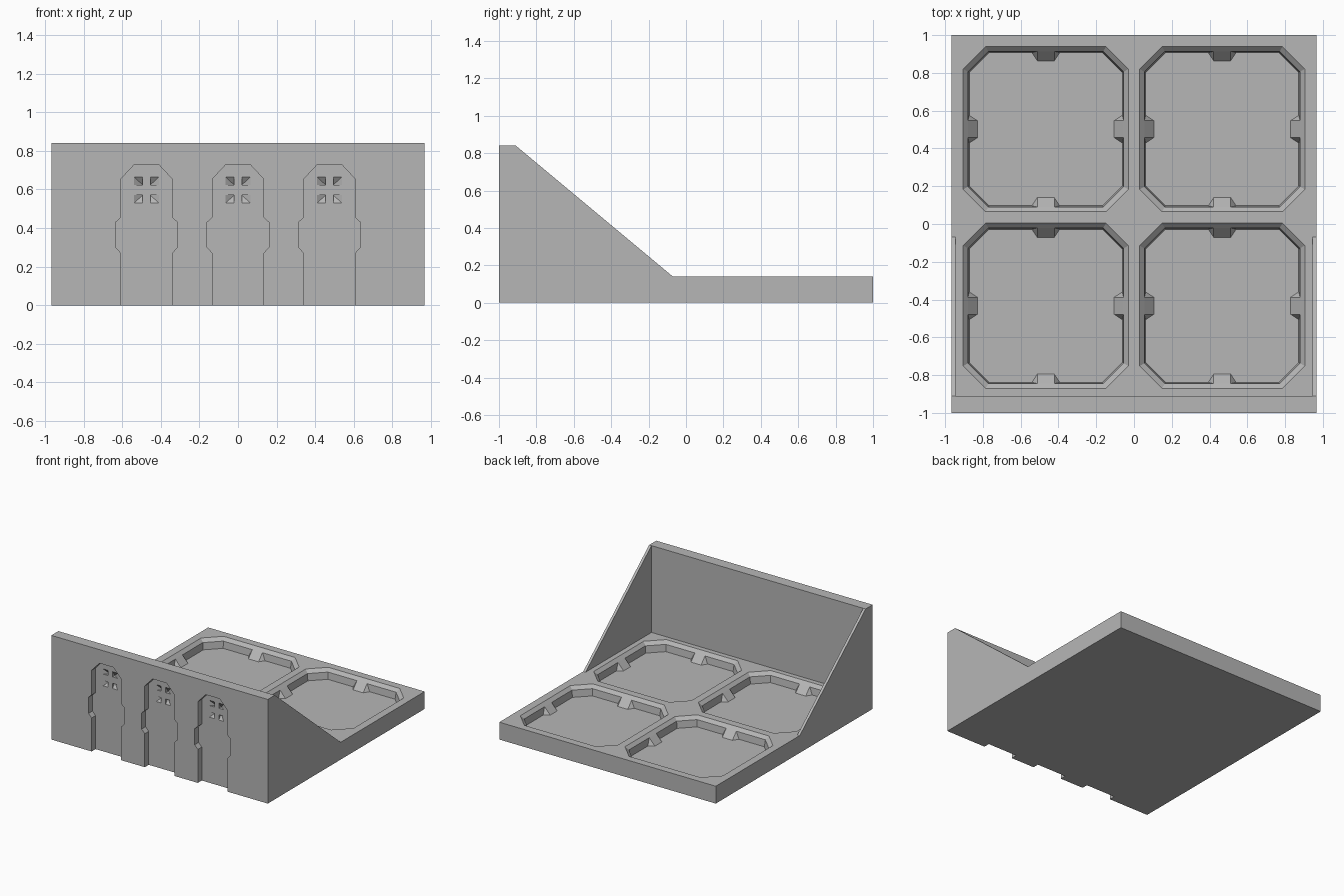
import bpy, bmesh
from math import pi
from mathutils import Matrix, Vector

if "Cube" in bpy.data.objects:
    bpy.data.objects.remove(bpy.data.objects["Cube"])

grey = bpy.data.materials.new("stone grey")
grey.use_nodes = True
colour = (0.47, 0.47, 0.47, 1)
grey.diffuse_color = colour
grey.node_tree.nodes["Principled BSDF"].inputs["Base Color"].default_value = colour

HALF_X, DECK, TOP = 0.966, 0.14, 0.84
WALL_Y, FLOOR = -0.91, 0.06
CENTRES = [(x, y) for x in (-0.467, 0.467) for y in (-0.433, 0.502)]


def finish(name, bm):
    bmesh.ops.recalc_face_normals(bm, faces=bm.faces)
    mesh = bpy.data.meshes.new(name)
    bm.to_mesh(mesh)
    bm.free()
    mesh.materials.append(grey)
    obj = bpy.data.objects.new(name, mesh)
    bpy.context.collection.objects.link(obj)
    return obj


def loft(bm, rings):
    """Closed solid through matching rings of points."""
    loops = [[bm.verts.new(p) for p in ring] for ring in rings]
    for a, b in zip(loops, loops[1:]):
        for i in range(len(a)):
            j = (i + 1) % len(a)
            bm.faces.new((a[i], a[j], b[j], b[i]))
    bm.faces.new(loops[0])
    bm.faces.new(loops[-1])


def box(bm, x0, x1, y0, y1, z0, z1):
    loft(bm, [[(x0, y0, z), (x1, y0, z), (x1, y1, z), (x0, y1, z)] for z in (z0, z1)])


def cut(target, name, bm):
    cutter = finish(name, bm)
    cutter.hide_render = True
    mod = target.modifiers.new(name, "BOOLEAN")
    mod.operation, mod.solver, mod.object = "DIFFERENCE", "EXACT", cutter
    bpy.context.view_layer.objects.active = target
    bpy.ops.object.modifier_apply(modifier=name)
    bpy.data.objects.remove(cutter)


def octagon(cx, cy, z, half, chamfer):
    k = half - chamfer
    pts = [(half, -k), (half, k), (k, half), (-k, half),
           (-half, k), (-half, -k), (-k, -half), (k, -half)]
    return [(cx + x, cy + y, z) for x, y in pts]


# Tray base with four chamfered pockets
bm = bmesh.new()
box(bm, -HALF_X, HALF_X, WALL_Y, 1, 0, DECK)
base = finish("tray_base", bm)
bm = bmesh.new()
for cx, cy in CENTRES:
    loft(bm, [octagon(cx, cy, FLOOR, 0.405, 0.105),
              octagon(cx, cy, 0.115, 0.412, 0.108),
              octagon(cx, cy, DECK, 0.437, 0.118),
              octagon(cx, cy, 0.2, 0.437, 0.118)])
cut(base, "pocket_cutter", bm)

# Wedge-shaped grip nubs on each pocket side
bm = bmesh.new()
for cx, cy in CENTRES:
    for turn in range(4):
        place = Matrix.Translation((cx, cy, 0)) @ Matrix.Rotation(turn * pi / 2, 4, "Z")
        corners = [(s * w, y, z) for w, y, z in
                   ((0.078, -0.412, FLOOR), (0.045, -0.412, 0.115), (0.045, -0.362, FLOOR))
                   for s in (-1, 1)]
        verts = [bm.verts.new(place @ Vector(c)) for c in corners]
        bmesh.ops.convex_hull(bm, input=verts)
finish("pocket_nubs", bm)

# Front wall with three niches
bm = bmesh.new()
box(bm, -HALF_X, HALF_X, -1, WALL_Y, 0, TOP)
wall = finish("front_wall", bm)
half_outline = [(0.132, -0.05), (0.132, 0.27), (0.16, 0.3), (0.16, 0.43),
                (0.132, 0.455), (0.132, 0.655), (0.062, 0.73)]
outline = half_outline + [(-x, z) for x, z in reversed(half_outline)]
DOOR_Y = -0.95
bm = bmesh.new()
for cx in (-0.474, 0, 0.474):
    loft(bm, [[(cx + x, y, z) for x, z in outline] for y in (-1.05, DOOR_Y)])
cut(wall, "niche_cutter", bm)

# Cross-shaped window: four panes sloping in towards the cross bars
bm = bmesh.new()
for cx in (-0.474, 0, 0.474):
    for sx in (-1, 1):
        for sz in (-1, 1):
            x0, x1 = cx + sx * 0.02, cx + sx * 0.064
            z0, z1 = 0.597 + sz * 0.026, 0.597 + sz * 0.068
            points = [(x, DOOR_Y - 0.02, z) for x in (x0, x1) for z in (z0, z1)]
            points += [(x, DOOR_Y, z) for x in (x0, x1) for z in (z0, z1)]
            points.append((x0, DOOR_Y + 0.03, z0))
            bmesh.ops.convex_hull(bm, input=[bm.verts.new(p) for p in points])
cut(wall, "pane_cutter", bm)

# Thin sloping side walls
for side, name in ((-1, "right_side_wall"), (1, "left_side_wall")):
    bm = bmesh.new()
    loft(bm, [[(side * x, WALL_Y, DECK), (side * x, -0.07, DECK), (side * x, WALL_Y, TOP)]
              for x in (0.945, HALF_X)])
    finish(name, bm)
